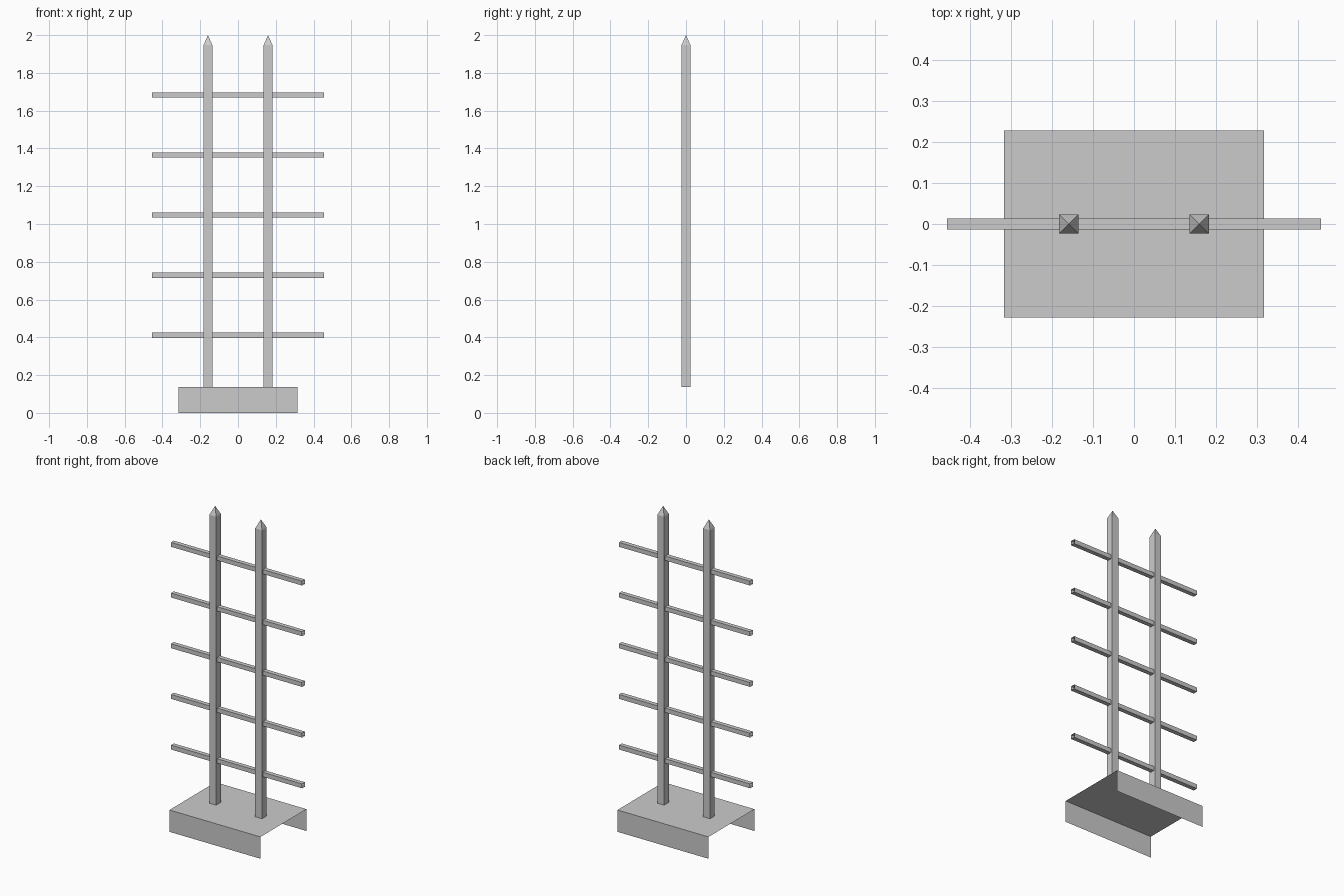
import bpy
import bmesh
from mathutils import Vector

cube = bpy.data.objects.get("Cube")
if cube:
    bpy.data.objects.remove(cube, do_unlink=True)

# Single painted-metal colour
grey = bpy.data.materials.new("plain_grey")
grey.use_nodes = True
GREY = (0.6, 0.6, 0.6, 1)
grey.diffuse_color = GREY
grey.node_tree.nodes["Principled BSDF"].inputs["Base Color"].default_value = GREY


def finish(bm, name):
    mesh = bpy.data.meshes.new(name)
    bm.to_mesh(mesh)
    bm.free()
    mesh.materials.append(grey)
    obj = bpy.data.objects.new(name, mesh)
    bpy.context.collection.objects.link(obj)
    return obj


def sweep(name, profile, travel, closed=True, tip=None):
    """Sweep a profile into an open-ended sheet, optionally closed by a point."""
    bm = bmesh.new()
    start = [bm.verts.new(p) for p in profile]
    end = [bm.verts.new(Vector(p) + Vector(travel)) for p in profile]
    apex = bm.verts.new(tip) if tip else None
    count = len(profile)
    for i in range(count if closed else count - 1):
        j = (i + 1) % count
        bm.faces.new((start[i], start[j], end[j], end[i]))
        if apex:
            bm.faces.new((end[i], end[j], apex))
    return finish(bm, name)


CORNERS = ((-1, -1), (1, -1), (1, 1), (-1, 1))
BASE_X, BASE_Y, BASE_TOP = 0.316, 0.228, 0.137
POST_X, POST_HALF, SHOULDER = 0.159, 0.0235, 1.947
RAIL_X, RAIL_HALF = 0.455, 0.0138

# Folded base: top plate with front and back skirts, open at both ends
sweep("base", [(-BASE_X, -BASE_Y, 0), (-BASE_X, -BASE_Y, BASE_TOP),
               (-BASE_X, BASE_Y, BASE_TOP), (-BASE_X, BASE_Y, 0)],
      (2 * BASE_X, 0, 0), closed=False)

# Two square posts with pyramid tips
for side, x in (("right", -POST_X), ("left", POST_X)):
    square = [(x + u * POST_HALF, v * POST_HALF, BASE_TOP) for u, v in CORNERS]
    sweep(f"{side}_post", square, (0, 0, SHOULDER - BASE_TOP), tip=(x, 0, 2))

# Five open-ended square-tube rails
for i in range(5):
    z = 0.411 + i * 0.318
    square = [(-RAIL_X, u * RAIL_HALF, z + v * RAIL_HALF) for u, v in reversed(CORNERS)]
    sweep(f"rail_{i + 1}", square, (2 * RAIL_X, 0, 0))

# Consistent outward faces on the closed loops
for obj in bpy.context.collection.objects:
    if obj.name.startswith("rail_") or obj.name.endswith("_post"):
        bm = bmesh.new()
        bm.from_mesh(obj.data)
        bmesh.ops.recalc_face_normals(bm, faces=bm.faces)
        bm.to_mesh(obj.data)
        bm.free()
